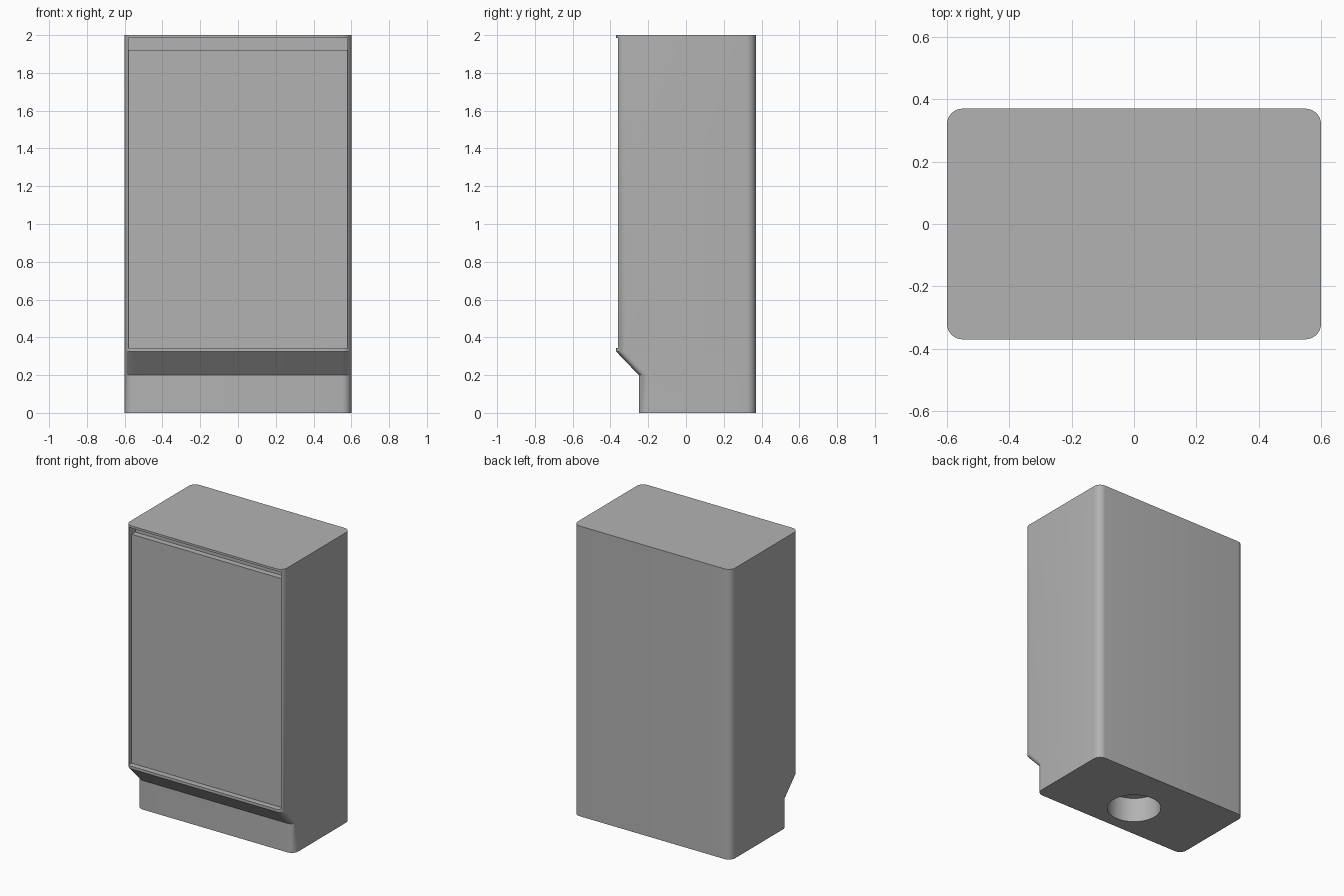
import bpy
import bmesh
import math

cube = bpy.data.objects.get("Cube")
if cube:
    bpy.data.objects.remove(cube, do_unlink=True)

grey = bpy.data.materials.new("plain grey")
grey.use_nodes = True
GREY = (0.45, 0.45, 0.45, 1)
grey.diffuse_color = GREY
grey.node_tree.nodes["Principled BSDF"].inputs["Base Color"].default_value = GREY

HALF_W, BACK, RADIUS, STEPS = 0.6, 0.37, 0.05, 8


def rounded_outline(front, z):
    """Rounded rectangle from the given front depth to the back."""
    corners = [(1, BACK - RADIUS, 0), (-1, BACK - RADIUS, 90),
               (-1, front + RADIUS, 180), (1, front + RADIUS, 270)]
    points = []
    for side, cy, start in corners:
        for i in range(STEPS + 1):
            a = math.radians(start + 90 * i / STEPS)
            points.append((side * (HALF_W - RADIUS) + RADIUS * math.cos(a),
                           cy + RADIUS * math.sin(a), z))
    return points


def make_object(name, bm):
    bmesh.ops.recalc_face_normals(bm, faces=bm.faces)
    mesh = bpy.data.meshes.new(name)
    bm.to_mesh(mesh)
    bm.free()
    mesh.materials.append(grey)
    obj = bpy.data.objects.new(name, mesh)
    bpy.context.collection.objects.link(obj)
    return obj


def box(name, x, y, z):
    bm = bmesh.new()
    bmesh.ops.create_cube(bm, size=1)
    for v in bm.verts:
        for i, (low, high) in enumerate((x, y, z)):
            v.co[i] = high if v.co[i] > 0 else low
    return make_object(name, bm)


def cut(target, cutter):
    cutter.hide_render = True
    mod = target.modifiers.new("cut", 'BOOLEAN')
    mod.operation = 'DIFFERENCE'
    mod.solver = 'EXACT'
    mod.object = cutter
    bpy.context.view_layer.objects.active = target
    bpy.ops.object.modifier_apply(modifier=mod.name)
    bpy.data.objects.remove(cutter, do_unlink=True)


# Cabinet body: set-back plinth, sloping underside, tall upper case
bm = bmesh.new()
rings = [[bm.verts.new(p) for p in rounded_outline(front, z)]
         for front, z in ((-0.25, 0), (-0.25, 0.2), (-0.37, 0.325), (-0.37, 2))]
for lower, upper in zip(rings, rings[1:]):
    for i in range(len(lower)):
        j = (i + 1) % len(lower)
        bm.faces.new((lower[i], lower[j], upper[j], upper[i]))
bm.faces.new(rings[0])
bm.faces.new(rings[-1])
cabinet = make_object("cabinet_body", bm)

# Shallow front recess, with a deeper slot above the panel
cut(cabinet, box("recess_cutter", (-0.58, 0.58), (-0.5, -0.33), (0.343, 1.985)))
cut(cabinet, box("slot_cutter", (-0.58, 0.58), (-0.5, -0.29), (1.92, 1.985)))

# Round blind socket in the underside
bm = bmesh.new()
bmesh.ops.create_cone(bm, cap_ends=True, segments=48, radius1=0.17, radius2=0.17, depth=0.34)
cut(cabinet, make_object("socket_cutter", bm))

bpy.ops.object.select_all(action='DESELECT')
cabinet.select_set(True)
bpy.context.view_layer.objects.active = cabinet
bpy.ops.object.shade_smooth_by_angle(angle=math.radians(30))
